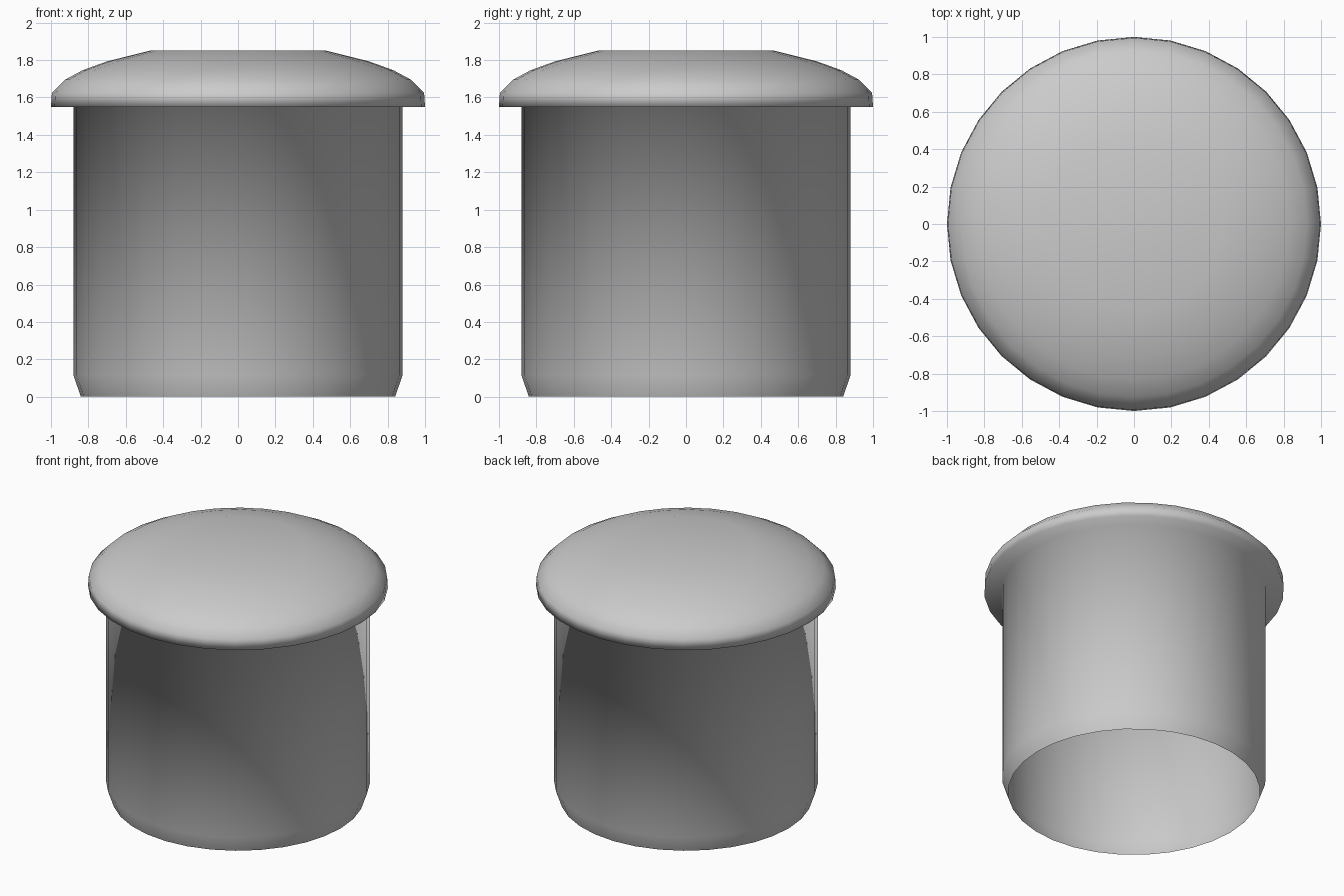
import bpy, bmesh, math

if "Cube" in bpy.data.objects:
    bpy.data.objects.remove(bpy.data.objects["Cube"])

SIDES = 32


def lathe(name, profile, cap_top=False):
    """Revolve an (r, z) profile around the z axis."""
    bm = bmesh.new()
    rings = []
    for r, z in profile:
        rings.append([bm.verts.new((r * math.cos(2 * math.pi * i / SIDES),
                                    r * math.sin(2 * math.pi * i / SIDES), z))
                      for i in range(SIDES)])
    for low, high in zip(rings, rings[1:]):
        for i in range(SIDES):
            j = (i + 1) % SIDES
            bm.faces.new((low[i], low[j], high[j], high[i]))
    if cap_top:
        bm.faces.new(rings[-1])
    for f in bm.faces:
        f.smooth = True
    mesh = bpy.data.meshes.new(name)
    bm.to_mesh(mesh)
    bm.free()
    obj = bpy.data.objects.new(name, mesh)
    bpy.context.collection.objects.link(obj)
    return obj


# One open-bottomed shell: chamfered sleeve, flange underside, rim and flat-topped dome
lathe("capped_sleeve", [
    (0.84, 0.0), (0.88, 0.115), (0.88, 1.55),
    (1.0, 1.55), (0.995, 1.625),
    (0.925, 1.695), (0.83, 1.746), (0.70, 1.793), (0.465, 1.852),
], cap_top=True)
